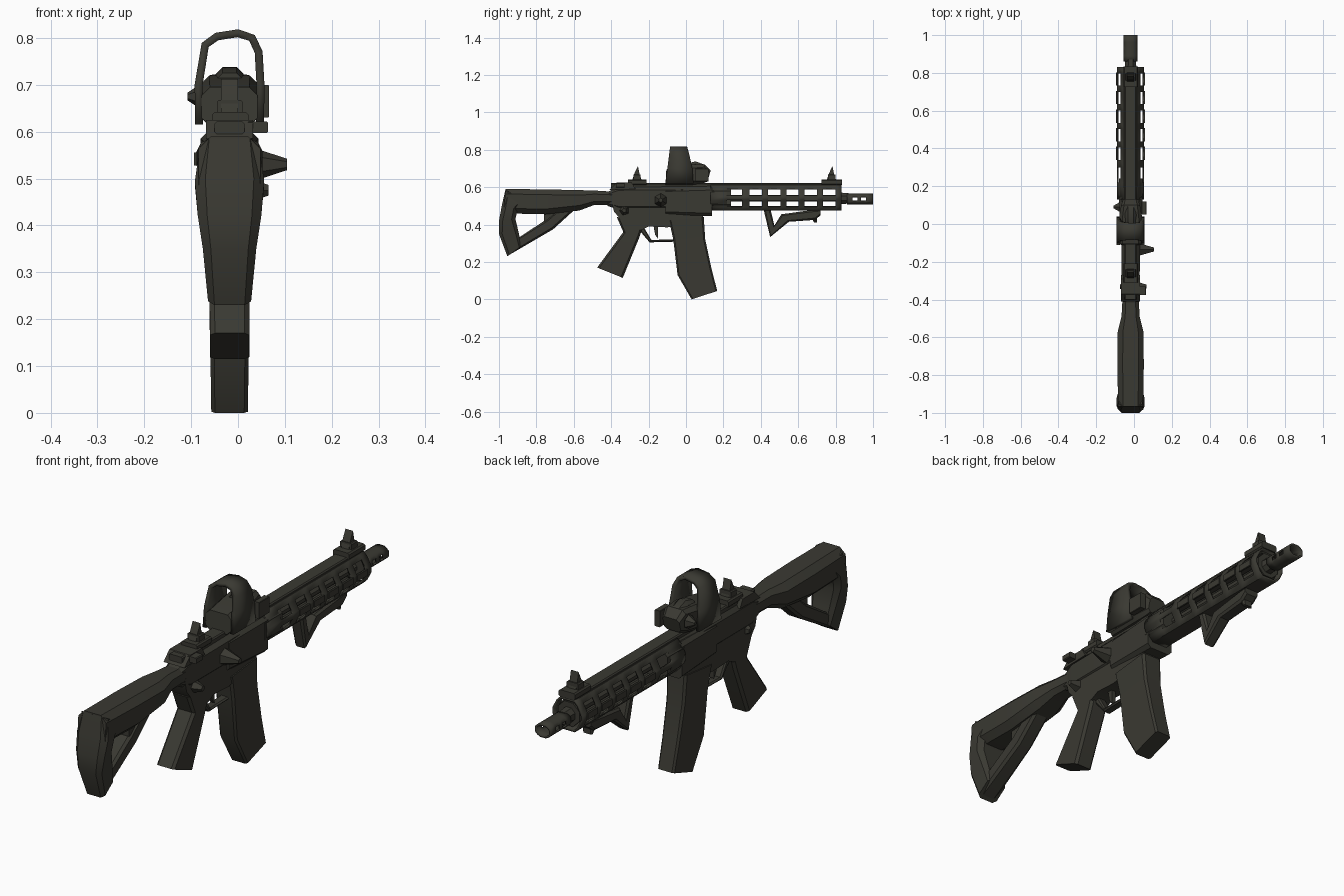
import bpy, bmesh, math

X0 = -0.018  # centre plane of the body
mat = bpy.data.materials.new("dark_olive")
mat.diffuse_color = (0.042, 0.041, 0.032, 1)


def finish(name, bm, thick=0, angle=35):
    bmesh.ops.recalc_face_normals(bm, faces=bm.faces)
    me = bpy.data.meshes.new(name)
    bm.to_mesh(me)
    bm.free()
    me.materials.append(mat)
    for p in me.polygons:
        p.use_smooth = True
    me.set_sharp_from_angle(angle=math.radians(angle))
    ob = bpy.data.objects.new(name, me)
    bpy.context.collection.objects.link(ob)
    if thick:
        m = ob.modifiers.new("thickness", 'SOLIDIFY')
        m.thickness = thick
        m.offset = -1
    return ob


def bridge(bm, rings, skip=lambda seg, i: False):
    n = len(rings[0])
    for s in range(len(rings) - 1):
        for i in range(n):
            if not skip(s, i):
                j = (i + 1) % n
                bm.faces.new((rings[s][i], rings[s][j], rings[s + 1][j], rings[s + 1][i]))


def loft(name, sections, c=0.3, x=X0):
    """Chamfered sections (y1, z1, y2, z2, half_width) joined into a solid."""
    bm = bmesh.new()
    rings = []
    for y1, z1, y2, z2, w in sections:
        h = math.hypot(y2 - y1, z2 - z1)
        k = min(c * w / h, 0.45)
        v = w * (1 - c)
        pts = [(-v, 0), (v, 0), (w, k), (w, 1 - k), (v, 1), (-v, 1), (-w, 1 - k), (-w, k)]
        rings.append([bm.verts.new((x + a, y1 + (y2 - y1) * t, z1 + (z2 - z1) * t)) for a, t in pts])
    bridge(bm, rings)
    bm.faces.new(rings[0])
    bm.faces.new(rings[-1])
    return finish(name, bm)


def block(name, x1, x2, y1, y2, z1, z2, c=0.15):
    return loft(name, [(y1, z1, y1, z2, (x2 - x1) / 2), (y2, z1, y2, z2, (x2 - x1) / 2)], c, (x1 + x2) / 2)


def prism(name, yz, w, x=X0):
    """Side outline extruded across the body."""
    bm = bmesh.new()
    a, b = ([bm.verts.new((x + s * w, y, z)) for y, z in yz] for s in (-1, 1))
    bridge(bm, [a, b])
    bm.faces.new(a)
    bm.faces.new(b)
    return finish(name, bm)


def tube(name, quarter, zc, ys, thick, holes):
    """Open 12-sided shell; listed sides are left open on every odd segment."""
    q = quarter
    r = q[::-1]
    ring = q + [(-x, z) for x, z in r] + [(-x, -z) for x, z in q] + [(x, -z) for x, z in r]
    bm = bmesh.new()
    rings = [[bm.verts.new((X0 + x, y, zc + z)) for x, z in ring] for y in ys]
    bridge(bm, rings, lambda s, i: s % 2 == 1 and i in holes)
    return finish(name, bm, thick)


def rod(name, p, length, r1, r2, axis='y', n=8):
    bm = bmesh.new()
    rings = []
    for t, r in ((0, r1), (1, r2)):
        ring = []
        for i in range(n):
            a = 2 * math.pi * (i + 0.5) / n
            u, v = r * math.cos(a), r * math.sin(a)
            d = (u, length * t, v) if axis == 'y' else (length * t, u, v)
            ring.append(bm.verts.new([p[k] + d[k] for k in range(3)]))
        rings.append(ring)
    bridge(bm, rings)
    for g in rings:
        bm.faces.new(g)
    return finish(name, bm)


# Shoulder stock: upper tube, butt and lower strut around an open triangle
loft("stock_upper", [(-0.975, 0.46, -0.965, 0.59, 0.066), (-0.75, 0.455, -0.75, 0.588, 0.07),
                     (-0.57, 0.475, -0.57, 0.584, 0.068), (-0.49, 0.505, -0.49, 0.582, 0.048),
                     (-0.38, 0.505, -0.38, 0.575, 0.042)], 0.4)
loft("stock_butt", [(-0.966, 0.585, -0.86, 0.53, 0.062), (-0.985, 0.50, -0.90, 0.48, 0.074),
                    (-1.0, 0.42, -0.912, 0.43, 0.068), (-1.0, 0.35, -0.893, 0.35, 0.057),
                    (-0.955, 0.23, -0.88, 0.285, 0.046)])
loft("stock_strut", [(-0.95, 0.235, -0.91, 0.32, 0.04), (-0.71, 0.375, -0.75, 0.425, 0.036),
                     (-0.6, 0.475, -0.66, 0.50, 0.036)])
loft("stock_latch", [(-0.76, 0.41, -0.76, 0.47, 0.03), (-0.70, 0.41, -0.66, 0.48, 0.03)])

# Receiver
loft("upper_receiver", [(-0.42, 0.50, -0.42, 0.575, 0.038), (-0.36, 0.48, -0.36, 0.60, 0.048),
                        (0.13, 0.48, 0.13, 0.605, 0.05)], 0.35)
prism("lower_receiver", [(-0.40, 0.53), (-0.385, 0.47), (-0.32, 0.39), (-0.24, 0.37), (-0.20, 0.39),
                         (-0.10, 0.385), (0.09, 0.42), (0.09, 0.53)], 0.043)
loft("front_block", [(-0.11, 0.455, -0.11, 0.59, 0.052), (0.14, 0.445, 0.14, 0.60, 0.062)], 0.25)
block("top_rail", -0.05, 0.014, -0.40, 0.82, 0.595, 0.622)

# Controls on the sides
rod("forward_assist", (0.02, -0.135, 0.53), 0.085, 0.04, 0.012, 'x', 6)
rod("selector", (0.015, -0.33, 0.475), 0.05, 0.03, 0.012, 'x', 5)
rod("left_selector", (-0.055, -0.33, 0.475), -0.02, 0.025, 0.012, 'x', 5)
prism("charging_handle", [(-0.41, 0.585), (-0.37, 0.625), (-0.29, 0.625), (-0.27, 0.59)], 0.05)
block("charging_latch", 0.02, 0.064, -0.375, -0.33, 0.597, 0.622)

# Grip, trigger and guard
loft("pistol_grip", [(-0.37, 0.44, -0.22, 0.42, 0.043), (-0.335, 0.36, -0.25, 0.33, 0.043),
                     (-0.475, 0.17, -0.338, 0.115, 0.042)], 0.25)
loft("trigger_guard", [(-0.25, 0.37, -0.225, 0.385, 0.02), (-0.195, 0.305, -0.185, 0.318, 0.02),
                       (-0.085, 0.307, -0.085, 0.32, 0.02), (-0.05, 0.31, -0.05, 0.322, 0.02)])
prism("trigger", [(-0.175, 0.40), (-0.165, 0.345), (-0.15, 0.325), (-0.15, 0.40)], 0.01)

# Magazine, curving forward
loft("magazine", [(-0.09, 0.42, 0.095, 0.44, 0.048), (-0.068, 0.32, 0.103, 0.32, 0.044),
                  (-0.045, 0.13, 0.135, 0.17, 0.041), (0.03, 0.0, 0.167, 0.045, 0.039)], 0.2)

# Slotted handguard with the barrel inside
ys = [0.13, 0.22, 0.30] + [0.34 + 0.098 * k + d for k in range(5) for d in (0, 0.066)] + [0.832]
tube("handguard", [(0.072, 0.012), (0.053, 0.05), (0.035, 0.068)], 0.543, ys, 0.009, {0, 4, 6, 10})
block("handguard_collar", -0.08, 0.044, 0.12, 0.24, 0.485, 0.60, 0.35)
rod("handguard_plug", (X0, 0.81, 0.543), 0.015, 0.055, 0.055)
rod("barrel", (X0, 0.1, 0.54), 0.77, 0.019, 0.019)
for k in range(5):  # raised panels along each side
    for side, x in (("left", -0.094), ("right", 0.05)):
        block(f"{side}_panel_{k}", x, x + 0.008, 0.34 + 0.098 * k, 0.41 + 0.098 * k, 0.528, 0.556)

# Muzzle device with side ports
rod("muzzle_neck", (X0, 0.82, 0.54), 0.05, 0.034, 0.03)
tube("muzzle", [(0.037, 0.012), (0.027, 0.022), (0.014, 0.029)], 0.536,
     [0.86, 0.89, 0.918, 0.935, 0.963, 1.0], 0.009, {5, 11})

# Angled foregrip with an opening
loft("foregrip_front", [(0.415, 0.48, 0.452, 0.48, 0.03), (0.45, 0.333, 0.475, 0.385, 0.026)])
loft("foregrip_strut", [(0.45, 0.333, 0.47, 0.39, 0.026), (0.55, 0.415, 0.51, 0.455, 0.03),
                        (0.69, 0.425, 0.69, 0.48, 0.033), (0.72, 0.45, 0.72, 0.482, 0.033)])
loft("foregrip_tip", [(0.66, 0.46, 0.70, 0.46, 0.03), (0.685, 0.41, 0.70, 0.41, 0.022)])

# Red-dot sight: hood arch with open window, base and emitter body
arch = [(-0.083, 0.615), (-0.084, 0.70), (-0.07, 0.785), (-0.045, 0.803), (0.0, 0.81),
        (0.03, 0.80), (0.044, 0.77), (0.048, 0.70), (0.047, 0.62)]
bm = bmesh.new()
rows = []
for x, z in arch:
    t = (z - 0.62) / 0.19
    rows.append((bm.verts.new((x, -0.11 + 0.025 * t, z)), bm.verts.new((x, 0.04 - 0.035 * max(t, 0) ** 2, z))))
for (a, b), (c, d) in zip(rows, rows[1:]):
    bm.faces.new((a, b, d, c))
hood = finish("sight_hood", bm, 0.017)
hood.modifiers[0].offset = 0
loft("sight_base", [(-0.11, 0.612, -0.105, 0.695, 0.06), (0.03, 0.612, 0.03, 0.72, 0.062),
                    (0.09, 0.62, 0.10, 0.722, 0.05), (0.115, 0.63, 0.132, 0.69, 0.04)], 0.3)
loft("sight_emitter", [(0.0, 0.68, 0.0, 0.725, 0.03), (0.05, 0.68, 0.05, 0.738, 0.03),
                       (0.10, 0.67, 0.10, 0.72, 0.028)], 0.5)
rod("sight_left_knob", (-0.075, 0.09, 0.675), -0.033, 0.03, 0.008, 'x', 6)
block("sight_right_knob", 0.04, 0.066, 0.05, 0.12, 0.63, 0.70)

# Folding iron sights
for name, y, base in (("rear_sight", -0.26, 0.05), ("front_sight", 0.78, 0.055)):
    block(name + "_base", -0.055, 0.022, y - base, y + base, 0.612, 0.642)
    prism(name + "_post", [(y - 0.03, 0.63), (y - 0.015, 0.675), (y + 0.003, 0.712),
                           (y + 0.012, 0.67), (y + 0.025, 0.63)], 0.018)
    block(name + "_ear", -0.045, 0.01, y - 0.02, y + 0.018, 0.63, 0.668)
